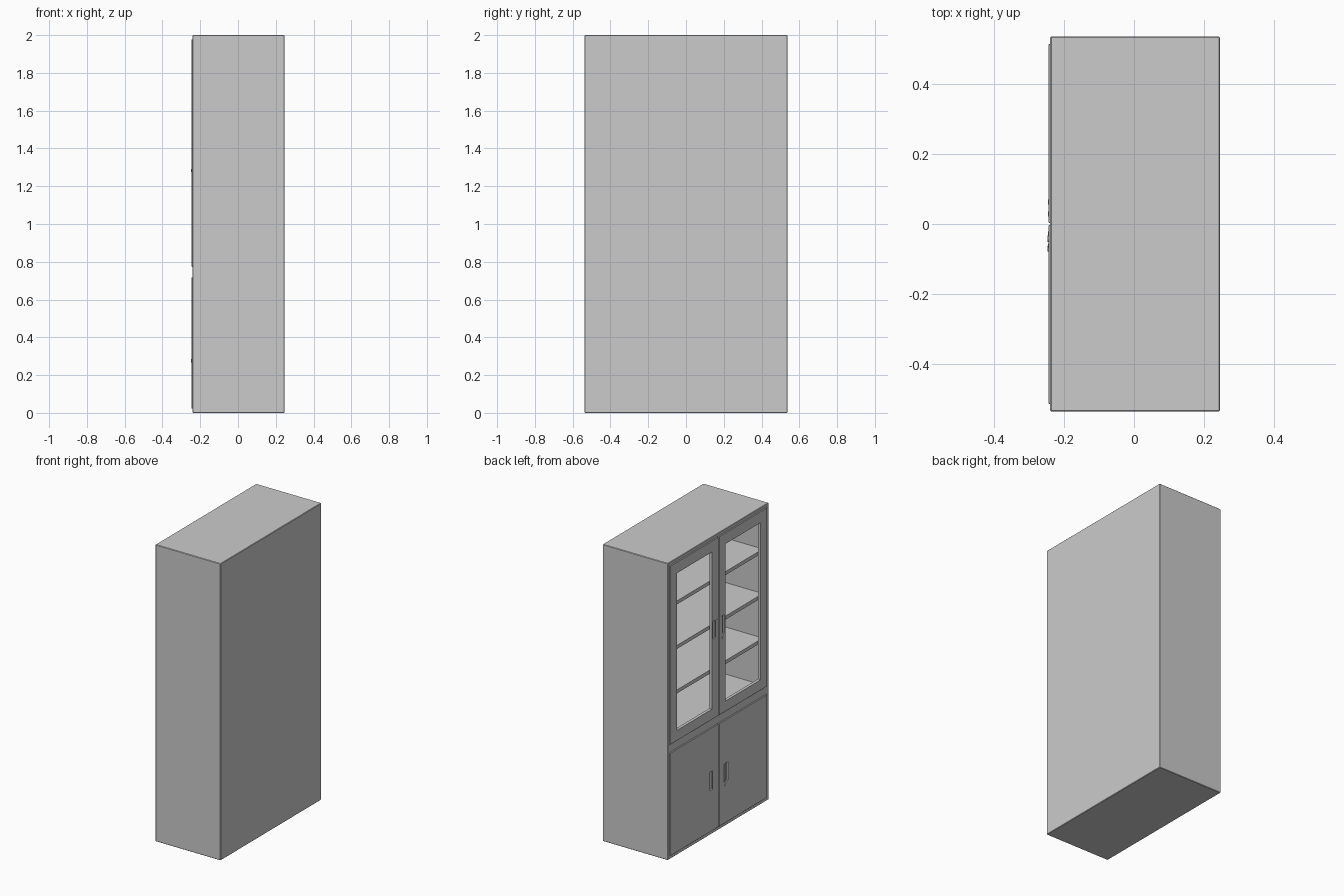
import bpy
from mathutils import Matrix

if "Cube" in bpy.data.objects:
    bpy.data.objects.remove(bpy.data.objects["Cube"])


def box(name, x, y, z, bevel=0.0):
    """Box from (min, max) ranges on each axis."""
    bpy.ops.mesh.primitive_cube_add(size=1)
    o = bpy.context.object
    o.name = name
    size = [b - a for a, b in (x, y, z)]
    mid = [(a + b) / 2 for a, b in (x, y, z)]
    o.data.transform(Matrix.Translation(mid) @ Matrix.Diagonal((*size, 1)))
    if bevel:
        m = o.modifiers.new("edge", 'BEVEL')
        m.width, m.segments = bevel, 1
        bpy.ops.object.modifier_apply(modifier=m.name)
    return o


def cut(target, x, y, z):
    """Subtract a box from the target."""
    c = box("cutter", x, y, z)
    c.hide_render = True
    m = target.modifiers.new("cut", 'BOOLEAN')
    m.operation, m.solver, m.object = 'DIFFERENCE', 'EXACT', c
    bpy.context.view_layer.objects.active = target
    bpy.ops.object.modifier_apply(modifier=m.name)
    bpy.data.objects.remove(c, do_unlink=True)


def span(side, a, b):
    """Range mirrored across y = 0."""
    return tuple(sorted((side * a, side * b)))


BACK, FRONT, DOOR = 0.246, -0.24, -0.245
HALF, INNER = 0.537, 0.518
UPPER, LOWER = (0.77, 1.98), (0.02, 0.72)

# Carcass, hollow in two bays that open towards -x
body = box("cabinet_body", (FRONT, BACK), (-HALF, HALF), (0, 2), 0.003)
for bay in (UPPER, LOWER):
    cut(body, (FRONT - 0.1, BACK - 0.012), (-INNER, INNER), bay)

# Shelves behind the window doors
for i in range(3):
    z = 1.075 + 0.3 * i
    box(f"shelf_{i + 1}", (-0.21, BACK - 0.012), (-INNER, INNER), (z - 0.012, z + 0.012))


def door(name, side, zr, handle_y, handle_z, window=None):
    d = box(name, (DOOR, DOOR + 0.02), span(side, 0.003, INNER - 0.003),
            (zr[0] + 0.003, zr[1] - 0.003), 0.0015)
    if window:
        cut(d, (-0.3, -0.2), span(side, 0.073, 0.445), window)
    # Recessed pull with a small grip bar across its inner side
    a, b = handle_y
    cut(d, (-0.3, DOOR + 0.012), span(side, a, b), handle_z)
    box(name + "_grip", (DOOR - 0.001, DOOR + 0.003), span(side, a, a + 0.014), handle_z)


def lock(name, y, z):
    bpy.ops.mesh.primitive_cylinder_add(vertices=24, radius=0.009, depth=0.008,
                                        location=(DOOR + 0.0015, y, z),
                                        rotation=(0, 1.570796, 0))
    o = bpy.context.object
    o.name = name
    bpy.ops.object.shade_smooth_by_angle()


# Window doors above, solid doors below
for label, side in (("left", 1), ("right", -1)):
    door(f"upper_door_{label}", side, UPPER, (0.022, 0.06), (1.31, 1.43), (0.843, 1.902))
    door(f"lower_door_{label}", side, LOWER, (0.056, 0.096), (0.30, 0.425))

lock("upper_lock", -0.042, 1.283)
lock("lower_lock", -0.07, 0.277)
